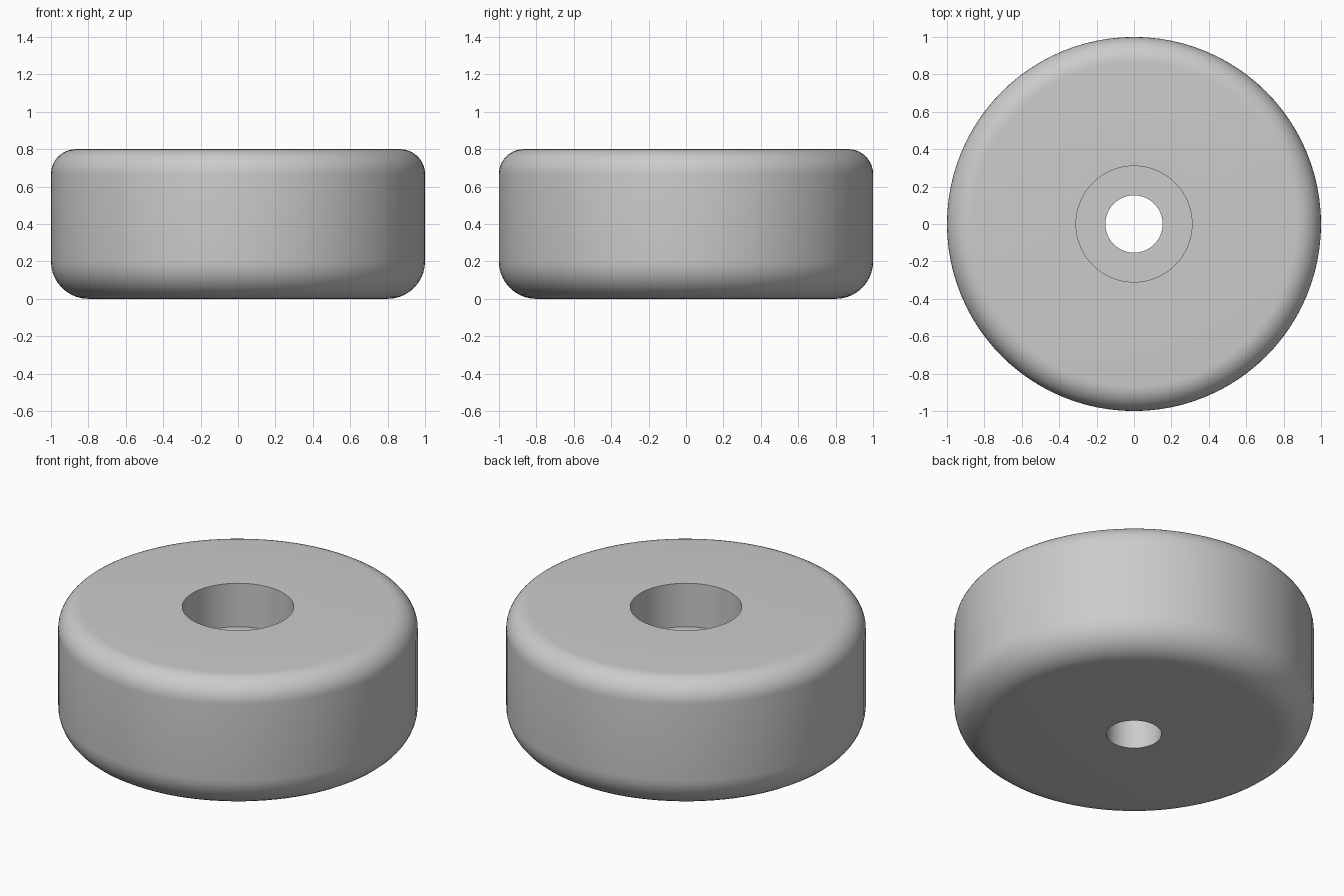
import bpy
import bmesh
from math import sin, cos, pi, radians

# Remove the default cube
cube = bpy.data.objects.get("Cube")
if cube:
    bpy.data.objects.remove(cube, do_unlink=True)

# Main dimensions
RADIUS, HEIGHT = 1.0, 0.8
BOTTOM_ROUND, TOP_ROUND = 0.2, 0.133
BORE_RADIUS, BORE_FLOOR = 0.31, 0.533
HOLE_RADIUS = 0.153
SEGMENTS, ROUND_STEPS = 96, 10


def rounded_corner(cx, cz, radius, start):
    """Quarter arc of profile points, counter-clockwise from the start angle."""
    angles = [start + pi / 2 * i / ROUND_STEPS for i in range(ROUND_STEPS + 1)]
    return [(cx + radius * cos(a), cz + radius * sin(a)) for a in angles]


# Closed cross-section: through hole, rounded outside, counterbore
profile = [(HOLE_RADIUS, 0)]
profile += rounded_corner(RADIUS - BOTTOM_ROUND, BOTTOM_ROUND, BOTTOM_ROUND, -pi / 2)
profile += rounded_corner(RADIUS - TOP_ROUND, HEIGHT - TOP_ROUND, TOP_ROUND, 0)
profile += [(BORE_RADIUS, HEIGHT), (BORE_RADIUS, BORE_FLOOR), (HOLE_RADIUS, BORE_FLOOR)]

# Revolve the cross-section around the vertical axis
bm = bmesh.new()
verts = [bm.verts.new((x, 0, z)) for x, z in profile]
edges = [bm.edges.new((v, verts[(i + 1) % len(verts)])) for i, v in enumerate(verts)]
bmesh.ops.spin(bm, geom=verts + edges, cent=(0, 0, 0), axis=(0, 0, 1),
               angle=2 * pi, steps=SEGMENTS)
bmesh.ops.remove_doubles(bm, verts=bm.verts, dist=0.0001)
bmesh.ops.recalc_face_normals(bm, faces=bm.faces)
mesh = bpy.data.meshes.new("round_foot")
bm.to_mesh(mesh)
bm.free()

foot = bpy.data.objects.new("round_foot", mesh)
bpy.context.collection.objects.link(foot)

# Single grey material
grey = bpy.data.materials.new("light_grey")
grey.use_nodes = True
colour = (0.6, 0.6, 0.6, 1)
grey.diffuse_color = colour
grey.node_tree.nodes["Principled BSDF"].inputs["Base Color"].default_value = colour
mesh.materials.append(grey)

# Smooth rounds, sharp bore rims
bpy.ops.object.select_all(action="DESELECT")
foot.select_set(True)
bpy.context.view_layer.objects.active = foot
bpy.ops.object.shade_smooth_by_angle(angle=radians(30))
